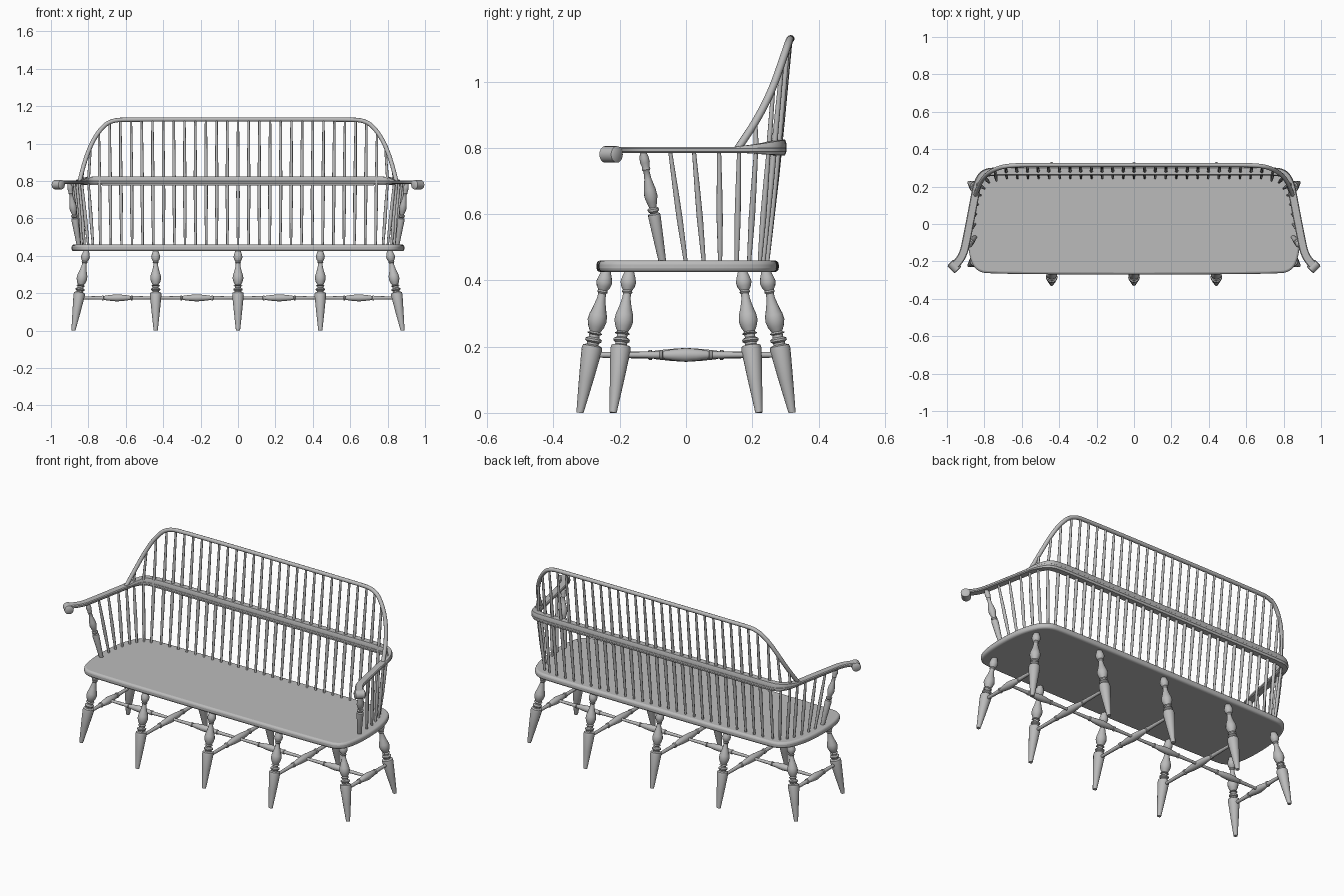
import bpy, bmesh, math
from mathutils import Vector

cube = bpy.data.objects.get("Cube")
if cube:
    bpy.data.objects.remove(cube, do_unlink=True)

grey = bpy.data.materials.new("plain_grey")
grey.use_nodes = True
grey.diffuse_color = (0.5, 0.5, 0.5, 1)
grey.node_tree.nodes["Principled BSDF"].inputs["Base Color"].default_value = (0.5, 0.5, 0.5, 1)
parts = []


def add_object(name, mesh):
    obj = bpy.data.objects.new(name, mesh)
    bpy.context.collection.objects.link(obj)
    if not mesh.materials:
        mesh.materials.append(grey)
    parts.append(obj)
    return obj


def from_rings(name, rings):
    """Skin a list of closed rings of points and cap both ends."""
    bm = bmesh.new()
    loops = [[bm.verts.new(p) for p in ring] for ring in rings]
    n = len(loops[0])
    for a, b in zip(loops, loops[1:]):
        for i in range(n):
            j = (i + 1) % n
            bm.faces.new((a[i], a[j], b[j], b[i]))
    bm.faces.new(loops[0][::-1])
    bm.faces.new(loops[-1])
    bmesh.ops.recalc_face_normals(bm, faces=bm.faces)
    mesh = bpy.data.meshes.new(name)
    bm.to_mesh(mesh)
    bm.free()
    return add_object(name, mesh)


def turned(name, start, end, profile, sides=16):
    """Turned part along a line; profile holds (fraction, radius)."""
    start, end = Vector(start), Vector(end)
    turn = (end - start).to_track_quat('Z', 'Y')
    rings = []
    for t, r in profile:
        centre = start.lerp(end, t)
        ring = []
        for k in range(sides):
            a = math.tau * k / sides
            p = centre + turn @ Vector((r * math.cos(a), r * math.sin(a), 0))
            p.z = max(p.z, 0)
            ring.append(p)
        rings.append(ring)
    return from_rings(name, rings)


def mirrored(half):
    """Path starting on one side and ending at its mirror image."""
    return [Vector(p) for p in half] + [Vector((-p[0], *p[1:])) for p in reversed(half)]


def smooth(points, closed=False, rounds=3):
    """Corner cutting that keeps the ends of an open path."""
    for _ in range(rounds):
        pairs = list(zip(points, points[1:] + points[:1]))
        if not closed:
            pairs = pairs[:-1]
        cut = [q for a, b in pairs for q in (a * 0.75 + b * 0.25, a * 0.25 + b * 0.75)]
        points = cut if closed else [points[0]] + cut + [points[-1]]
    return points


def strip(name, path, width):
    """Flat rounded bar along a path of (x, y, bottom, top)."""
    rings = []
    for i, p in enumerate(path):
        a, b = path[max(i - 1, 0)], path[min(i + 1, len(path) - 1)]
        side = Vector((b.y - a.y, a.x - b.x, 0)).normalized()
        mid, half = (p.z + p.w) / 2, (p.w - p.z) / 2
        ring = []
        for u, v in ((1, .5), (.8, 1), (-.8, 1), (-1, .5), (-1, -.5), (-.8, -1), (.8, -1), (1, -.5)):
            ring.append(Vector((p.x, p.y, mid + v * half)) + side * u * width / 2)
        rings.append(ring)
    return from_rings(name, rings)


# Seat plank with eased edges
outline = smooth(mirrored([(.76, -.27), (.85, -.25), (.885, -.16), (.892, 0), (.875, .15),
                           (.82, .265), (.7, .28)]), closed=True)
seat = from_rings("seat", [[(p.x, p.y, z) for p in outline] for z in (.425, .46)])
bevel = seat.modifiers.new("eased_edge", 'BEVEL')
bevel.width = .012
bevel.segments = 3
bevel.limit_method = 'ANGLE'
bevel.angle_limit = math.radians(50)

# Legs and stretchers
LEG_TOP = .43
leg_profile = [(z / LEG_TOP, r) for z, r in (
    (0, .011), (.1, .022), (.19, .031), (.202, .029), (.206, .018), (.212, .018), (.217, .025),
    (.223, .025), (.228, .016), (.236, .016), (.24, .023), (.245, .016), (.26, .024), (.278, .029),
    (.295, .027), (.32, .019), (.345, .013), (.36, .012), (.365, .016), (.37, .014), (.382, .021),
    (.395, .024), (.41, .02), (.43, .013))]
bulge = [(0, .008), (.2, .01), (.3, .011), (.305, .015), (.32, .015), (.325, .01), (.34, .013),
         (.42, .018), (.5, .021)]
stretcher_profile = bulge + [(1 - t, r) for t, r in reversed(bulge[:-1])]
joint = .175 / LEG_TOP
joints = []
for foot_x, top_x, foot_y, top_y in ((-.88, -.81, .22, .17), (-.44, -.44, .32, .24), (0, 0, .32, .24),
                                     (.44, .44, .32, .24), (.88, .81, .22, .17)):
    ends = []
    for side, label in ((-1, "front_leg"), (1, "back_leg")):
        foot, top = Vector((foot_x, side * foot_y, 0)), Vector((top_x, side * top_y, LEG_TOP))
        turned(label, foot, top, leg_profile)
        ends.append(foot.lerp(top, joint))
    turned("cross_stretcher", *ends, stretcher_profile)
    joints.append((ends[0] + ends[1]) / 2)
for a, b in zip(joints, joints[1:]):
    turned("long_stretcher", a, b, [(t, r * .9) for t, r in stretcher_profile])

# Arm rail, thicker back rail and rolled hand rests
corner = [(.85, .15), (.84, .21), (.805, .275), (.72, .282), (.6, .282)]
arm = [(.963, -.227), (.93, -.19), (.912, -.155), (.9, -.11)]
strip("arm_rail", smooth(mirrored([(x, y, .784, .803) for x, y in arm + corner])), .044)
heights = [(.786, .804), (.782, .81), (.778, .822), (.777, .825), (.777, .825)]
strip("back_rail", smooth(mirrored([c + h for c, h in zip(corner, heights)])), .042)
roll = [(0, .018), (.08, .025), (.92, .025), (1, .018)]
post_profile = [(0, .011), (.2, .015), (.42, .019), (.44, .018), (.45, .011), (.47, .017), (.49, .017),
                (.5, .011), (.55, .016), (.6, .02), (.66, .018), (.75, .011), (.82, .009), (.84, .013),
                (.86, .011), (.9, .015), (.94, .014), (1, .009)]
for s in (-1, 1):
    turned("hand_roll", (s * .94, -.247, .78), (s * .982, -.205, .78), roll, 20)
    turned("arm_post", (s * .85, -.07, .45), (s * .902, -.13, .79), post_profile)

# Bent bow over the back
bow_path = smooth(mirrored([(.848, .155, .795), (.825, .215, .885), (.795, .26, .975), (.75, .29, 1.06),
                            (.685, .312, 1.125), (.56, .316, 1.129)]))
curve = bpy.data.curves.new("bow_curve", 'CURVE')
curve.dimensions = '3D'
curve.bevel_depth = .0115
curve.bevel_resolution = 3
curve.use_fill_caps = True
line = curve.splines.new('POLY')
line.points.add(len(bow_path) - 1)
for point, p in zip(line.points, bow_path):
    point.co = (*p, 1)
helper = bpy.data.objects.new("bow_helper", curve)
bpy.context.collection.objects.link(helper)
bpy.context.view_layer.update()
bow_mesh = bpy.data.meshes.new_from_object(helper.evaluated_get(bpy.context.evaluated_depsgraph_get()))
bpy.data.objects.remove(helper, do_unlink=True)
add_object("back_bow", bow_mesh)


def bow_at(x):
    for a, b in zip(bow_path, bow_path[1:]):
        if b.x <= x <= a.x:
            return a.lerp(b, (a.x - x) / (a.x - b.x))


# Back spindles run from seat to bow
spindle = [(0, .006), (.15, .0075), (.4, .0095), (.65, .0085), (1, .006)]
for i in range(-13, 14):
    x = i * .0572
    turned("back_spindle", (x * .99, .245 - .012 * (abs(i) == 13), .45), bow_at(x), spindle, 10)

# Corner spindles pass through the rail, side spindles stop at it
for s in (-1, 1):
    for seat_xy, rail_xy, bow_x in (((.8, .19), (.836, .212), .826), ((.775, .222), (.8, .25), .787)):
        rail = Vector((s * rail_xy[0], rail_xy[1], .8))
        turned("corner_spindle", (s * seat_xy[0], seat_xy[1], .45), rail, spindle, 10)
        turned("corner_spindle_upper", rail, bow_at(s * bow_x), [(0, .008), (1, .006)], 10)
    for seat_xy, rail_xy in (((.85, 0), (.887, -.048)), ((.845, .054), (.874, .024)),
                             ((.835, .103), (.86, .1)), ((.82, .153), (.848, .16))):
        turned("side_spindle", (s * seat_xy[0], seat_xy[1], .45), (s * rail_xy[0], rail_xy[1], .79), spindle, 10)

# Smooth shading with crisp turned edges
bpy.ops.object.select_all(action='DESELECT')
for obj in parts:
    obj.select_set(True)
bpy.context.view_layer.objects.active = seat
bpy.ops.object.shade_smooth_by_angle(angle=math.radians(40))
